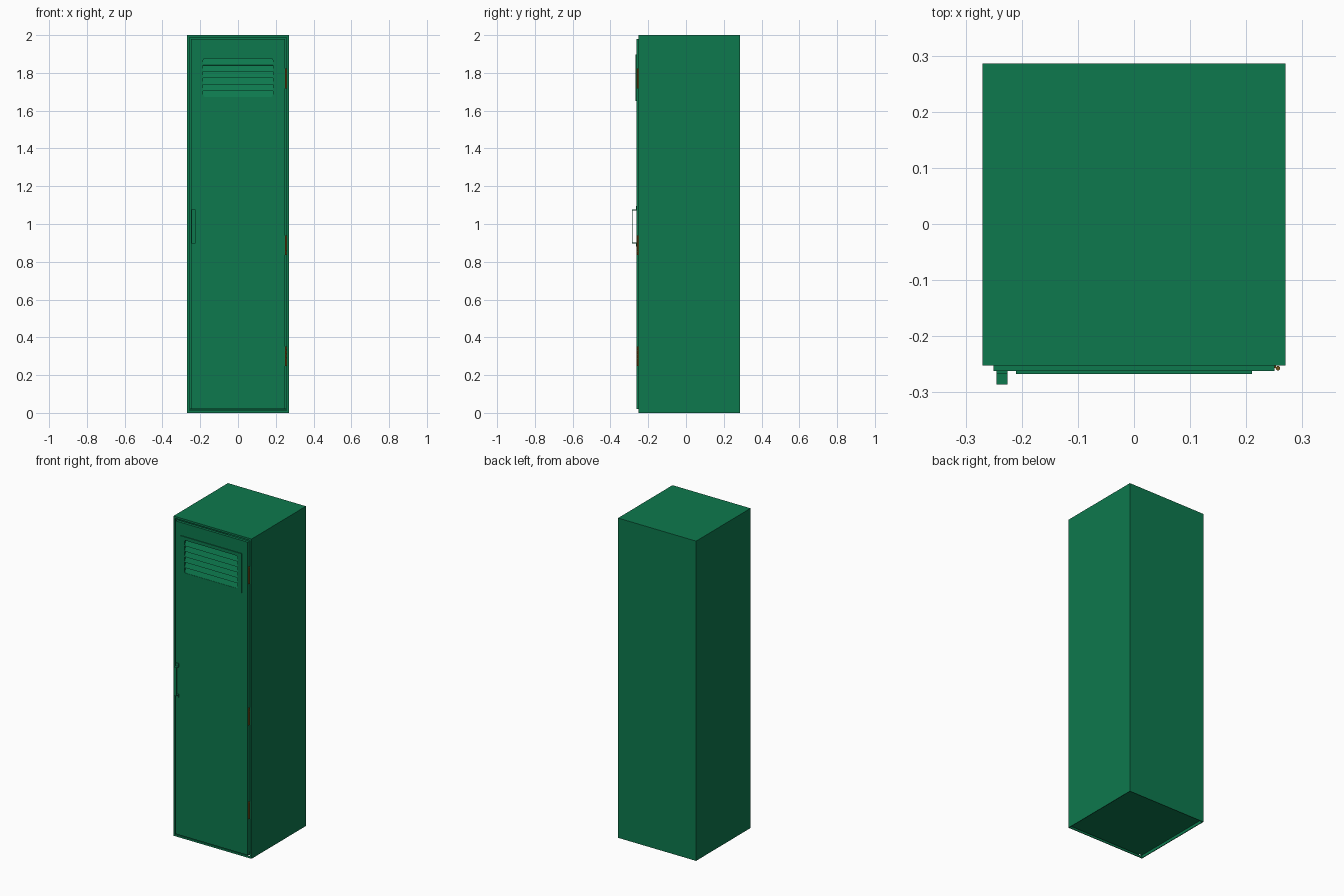
import bpy, bmesh
from math import radians
from mathutils import Matrix, Vector

if "Cube" in bpy.data.objects:
    bpy.data.objects.remove(bpy.data.objects["Cube"])


def material(name, rgb):
    m = bpy.data.materials.new(name)
    m.diffuse_color = (*rgb, 1)
    m.use_nodes = True
    m.node_tree.nodes["Principled BSDF"].inputs["Base Color"].default_value = m.diffuse_color
    return m


GREEN = material("green paint", (0.004, 0.19, 0.075))
BRASS = material("dark brass", (0.16, 0.085, 0.01))


def finish(name, bm, mat):
    bmesh.ops.recalc_face_normals(bm, faces=bm.faces)
    me = bpy.data.meshes.new(name)
    bm.to_mesh(me)
    bm.free()
    ob = bpy.data.objects.new(name, me)
    bpy.context.collection.objects.link(ob)
    if mat:
        me.materials.append(mat)
    return ob


def box_bm(lo, hi):
    bm = bmesh.new()
    lo, hi = Vector(lo), Vector(hi)
    size = hi - lo
    mx = Matrix.Translation((lo + hi) / 2) @ Matrix.Diagonal((*size, 1))
    bmesh.ops.create_cube(bm, size=1, matrix=mx)
    return bm


def box(name, lo, hi, mat=GREEN):
    return finish(name, box_bm(lo, hi), mat)


def cut(ob, cutter):
    m = ob.modifiers.new("opening", 'BOOLEAN')
    m.operation = 'DIFFERENCE'
    m.solver = 'EXACT'
    m.object = cutter


FRONT, BACK, W = -0.252, 0.286, 0.27
DOOR = -0.262
VENT_Z = 1.775

# Cabinet shell: box with a door opening in front and an open underside
bm = box_bm((-W, FRONT, 0), (W, BACK, 2))
bm.normal_update()
front = [f for f in bm.faces if f.normal.y < -0.9]
bmesh.ops.inset_region(bm, faces=front, thickness=0.017)
under = [f for f in bm.faces if f.normal.z < -0.9]
bmesh.ops.delete(bm, geom=front + under, context='FACES')
shell = finish("cabinet_shell", bm, GREEN)
sol = shell.modifiers.new("sheet thickness", 'SOLIDIFY')
sol.thickness = 0.006
sol.offset = -1

# Recessed floor panel
box("floor_panel", (-W + 0.005, FRONT + 0.005, 0.017), (W - 0.005, BACK - 0.005, 0.023))

# Rounded cutter for the vent opening
bm = box_bm((-0.184, -0.4, VENT_Z - 0.102), (0.184, -0.15, VENT_Z + 0.102))
edges = [e for e in bm.edges if abs(e.verts[0].co.y - e.verts[1].co.y) > 0.1]
bmesh.ops.bevel(bm, geom=edges, offset=0.01, segments=4, profile=0.5, affect='EDGES')
cutter = finish("vent_cutter", bm, None)
cutter.hide_render = True
cutter.hide_viewport = True
cutter.display_type = 'WIRE'

# Door and raised vent surround
door = box("door", (-0.25, DOOR, 0.021), (0.25, FRONT + 0.008, 1.979))
cut(door, cutter)
surround = box("vent_surround", (-0.21, -0.267, VENT_Z - 0.123), (0.21, DOOR + 0.002, VENT_Z + 0.123))
cut(surround, cutter)

# Tilted vent slats
for i in range(6):
    z = VENT_Z + (i - 2.5) * 0.034
    slat = box(f"vent_slat_{i + 1}", (-0.19, -0.0015, -0.021), (0.19, 0.0015, 0.021))
    slat.location = (0, -0.256, z)
    slat.rotation_euler.x = radians(-24)

# Strap handle: bent strip profile extruded across x
t = 0.004
outer = [(DOOR, 0.882), (DOOR - t, 0.882), (DOOR - t, 0.896), (-0.286, 0.898),
         (-0.286, 1.076), (DOOR - t, 1.076), (DOOR - t, 1.094), (DOOR, 1.094)]
inner = [(DOOR, 1.072), (-0.286 + t, 1.072), (-0.286 + t, 0.902), (DOOR, 0.902)]
bm = bmesh.new()
face = bm.faces.new([bm.verts.new((-0.245, y, z)) for y, z in outer + inner])
ext = bmesh.ops.extrude_face_region(bm, geom=[face])["geom"]
bmesh.ops.translate(bm, vec=(0.02, 0, 0), verts=[v for v in ext if isinstance(v, bmesh.types.BMVert)])
finish("door_handle", bm, GREEN)

# Hinges: knuckled barrel with a leaf on the door edge and one on the frame
for n, zc in enumerate((0.30, 0.887, 1.77)):
    bm = bmesh.new()
    for k in range(5):
        bmesh.ops.create_cone(bm, cap_ends=True, segments=16, radius1=0.004, radius2=0.004,
                              depth=0.0205, matrix=Matrix.Translation((0.2565, -0.257, zc + (k - 2) * 0.021)))
    barrel = finish(f"hinge_barrel_{n + 1}", bm, BRASS)
    for p in barrel.data.polygons:
        p.use_smooth = len(p.vertices) == 4
    for e in barrel.data.edges:
        a, b = (barrel.data.vertices[v].co for v in e.vertices)
        e.use_edge_sharp = abs(a.z - b.z) < 1e-4
    box(f"hinge_door_leaf_{n + 1}", (0.2495, -0.257, zc - 0.052), (0.2515, -0.235, zc + 0.052), BRASS)
    box(f"hinge_frame_leaf_{n + 1}", (0.2515, -0.257, zc - 0.052), (0.2535, -0.235, zc + 0.052), BRASS)
